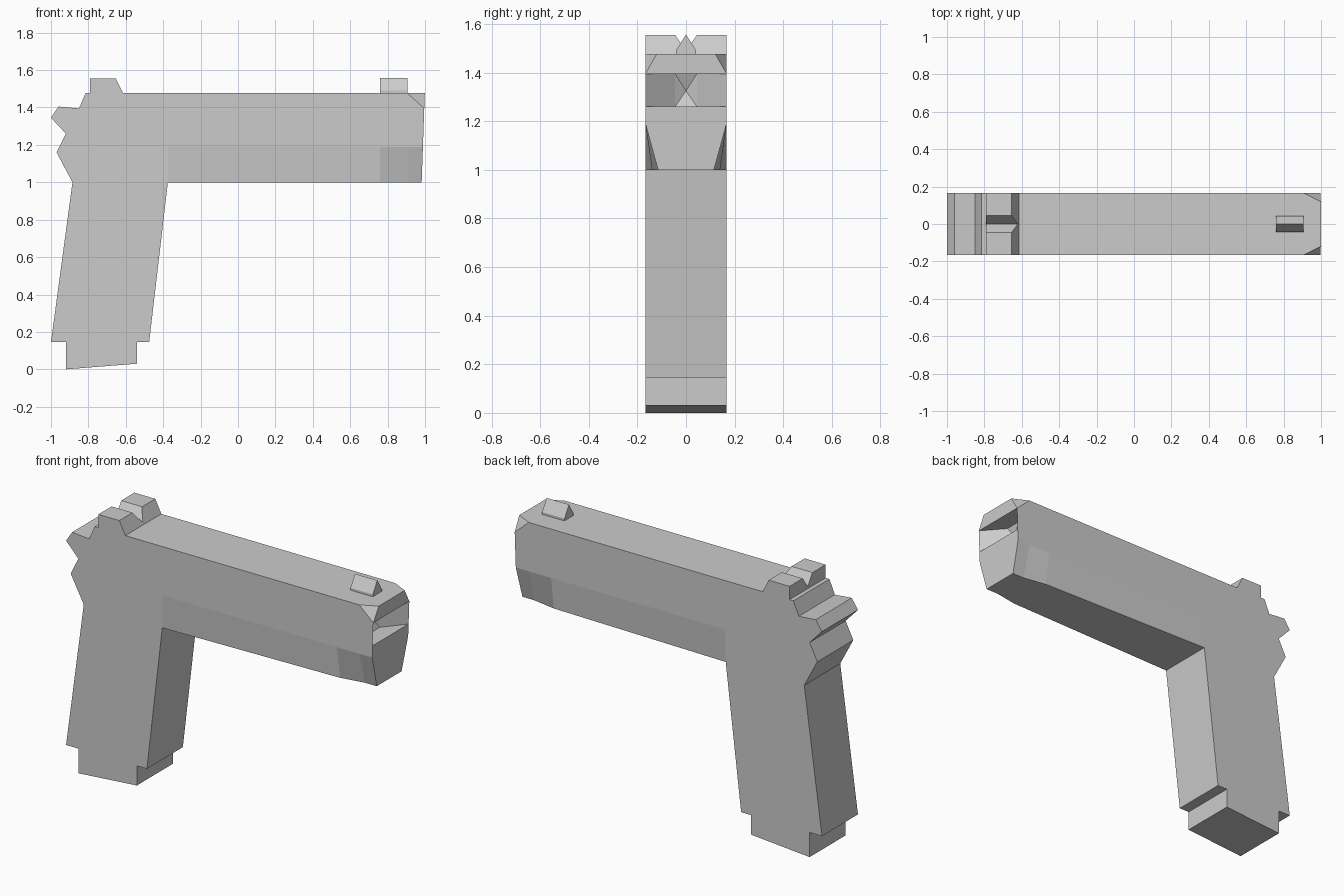
import bpy, bmesh

if "Cube" in bpy.data.objects:
    bpy.data.objects.remove(bpy.data.objects["Cube"])

W = 0.167      # half width of the body
TOP = 1.477    # top of the slide


def make(name, build):
    bm = bmesh.new()
    build(bm)
    bmesh.ops.remove_doubles(bm, verts=bm.verts, dist=0.0005)
    bmesh.ops.dissolve_degenerate(bm, edges=bm.edges, dist=0.0001)
    bmesh.ops.recalc_face_normals(bm, faces=bm.faces)
    me = bpy.data.meshes.new(name)
    bm.to_mesh(me)
    bm.free()
    ob = bpy.data.objects.new(name, me)
    bpy.context.collection.objects.link(ob)
    return ob


def loft(bm, rings, caps=(True, True)):
    vs = [[bm.verts.new(p) for p in r] for r in rings]
    n = len(rings[0])
    for a, b in zip(vs, vs[1:]):
        for i in range(n):
            j = (i + 1) % n
            bm.faces.new((a[i], a[j], b[j], b[i]))
    if caps[0]:
        bm.faces.new(vs[0])
    if caps[1]:
        bm.faces.new(vs[-1])
    return vs


# Grip with magazine foot, grip tang, hammer and slide rear
profile = [(-0.92, 0.0), (-0.54, 0.03), (-0.54, 0.145), (-0.475, 0.145),
           (-0.375, 1.0), (-0.375, TOP), (-0.815, TOP), (-0.85, 1.395),
           (-0.96, 1.405), (-1.0, 1.345), (-0.92, 1.26), (-0.97, 1.16),
           (-0.885, 1.0), (-1.0, 0.145), (-0.92, 0.145)]


def grip(bm):
    loft(bm, [[(x, y, z) for x, z in profile] for y in (-W, W)])
    # open the side where the slide joins
    joint = [f for f in bm.faces
             if all(abs(v.co.x + 0.375) < 1e-4 for v in f.verts)]
    bmesh.ops.delete(bm, geom=joint, context='FACES')


make("grip_frame", grip)


# Slide: tapered sections ending in a muzzle with a funnel recess
def section(x, low, side_top, top, lean=0.0):
    half = [(low, 1.0), (W, 1.19), (W, 1.26), (W, side_top), (top, TOP)]
    pts = half + [(-y, z) for y, z in reversed(half)]
    return [(x + lean * (z - 1.0), y, z) for y, z in pts]


def slide(bm):
    rings = [section(-0.375, W, TOP, W), section(0.76, 0.14, TOP, W),
             section(0.905, 0.115, TOP, W),
             section(0.982, 0.115, 1.395, 0.12, 0.035)]
    f = loft(bm, rings, (False, False))[-1]
    bm.faces.new((f[0], f[1], f[2], f[7], f[8], f[9]))
    bm.faces.new((f[3], f[4], f[5], f[6]))
    rim = [f[2], f[3], f[6], f[7]]
    inner = [bm.verts.new((0.89, y, z)) for y, z in
             ((0.045, 1.26), (0.045, 1.395), (-0.045, 1.395), (-0.045, 1.26))]
    apex = bm.verts.new((0.86, 0, 1.325))
    for i in range(4):
        j = (i + 1) % 4
        bm.faces.new((rim[i], rim[j], inner[j], inner[i]))
        bm.faces.new((inner[i], inner[j], apex))


make("slide", slide)


# Sights: cross-sections run along x
def sight(name, pts, x0, x1, slope=0.0):
    make(name, lambda bm: loft(bm, [
        [(x0, y, z) for y, z in pts],
        [(x1 - slope * (z - TOP), y, z) for y, z in pts]]))


sight("front_sight", [(-0.042, TOP), (0.042, TOP), (0.042, 1.49),
                      (0, 1.557), (-0.042, 1.49)], 0.76, 0.905)
sight("rear_sight", [(-W, TOP), (W, TOP), (W, 1.555), (0.045, 1.555),
                     (0, 1.49), (-0.045, 1.555), (-W, 1.555)],
      -0.79, -0.615, 0.5)
